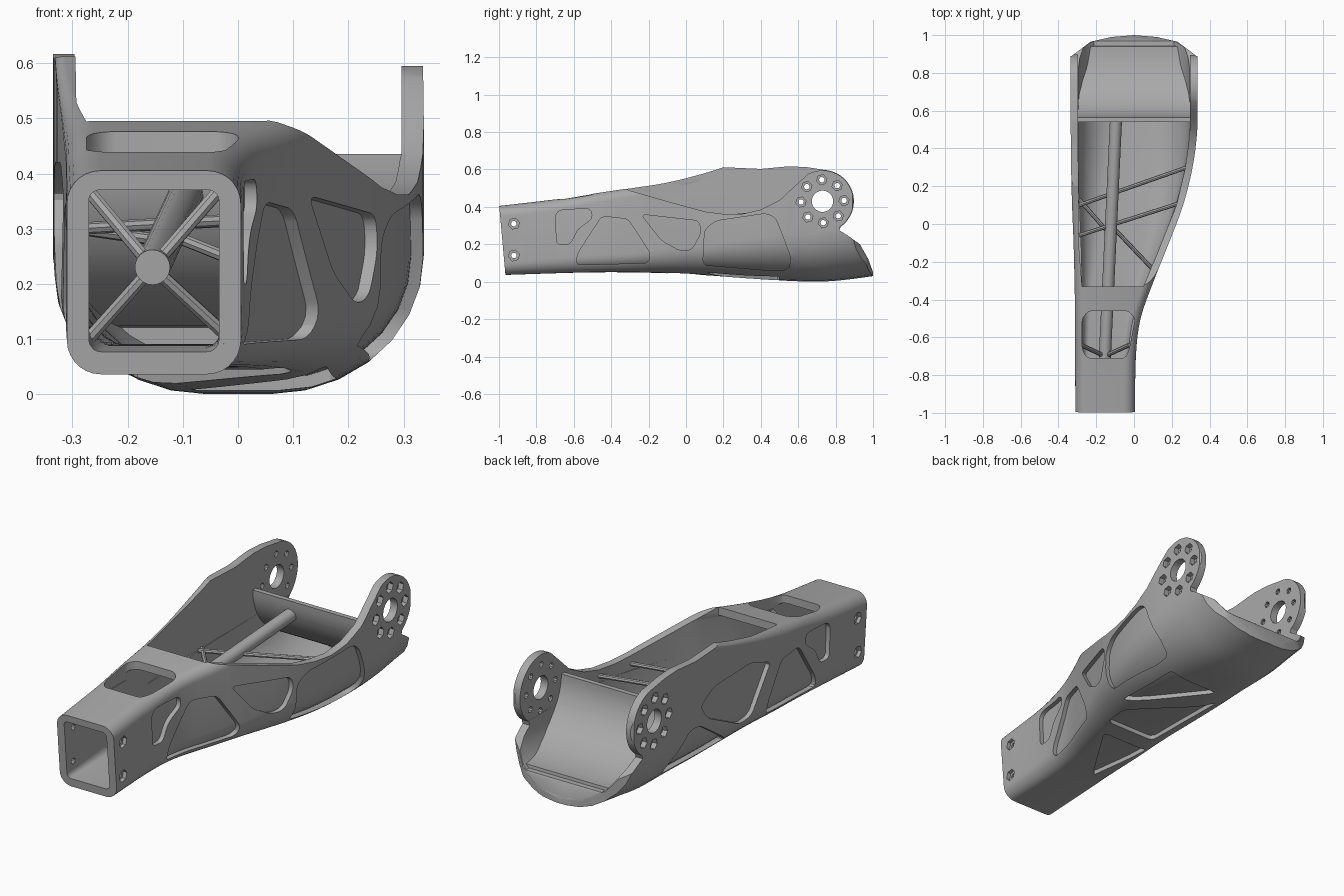
import bpy, bmesh, math
from mathutils import Vector

cube = bpy.data.objects.get("Cube")
if cube:
    bpy.data.objects.remove(cube, do_unlink=True)

grey = bpy.data.materials.new("machined grey")
grey.use_nodes = True
grey.diffuse_color = (0.4, 0.4, 0.4, 1)
grey.node_tree.nodes["Principled BSDF"].inputs["Base Color"].default_value = (0.4, 0.4, 0.4, 1)


def add_object(name, bm):
    bmesh.ops.recalc_face_normals(bm, faces=bm.faces)
    mesh = bpy.data.meshes.new(name)
    bm.to_mesh(mesh)
    bm.free()
    mesh.materials.append(grey)
    obj = bpy.data.objects.new(name, mesh)
    bpy.context.scene.collection.objects.link(obj)
    return obj


# Stations along the arm: y, left, right, bottom, top, top radius, belly radius x, belly radius z
STATIONS = [
    (-1, -.31, .005, .035, .405, .06, .06, .06),
    (-.7, -.312, .01, .045, .44, .06, .07, .08),
    (-.5, -.312, .035, .05, .47, .05, .08, .09),
    (-.3, -.315, .105, .05, .5, .05, .1, .1),
    (-.1, -.32, .185, .045, .53, .03, .14, .13),
    (.1, -.328, .26, .035, .58, .02, .18, .16),
    (.3, -.333, .31, .02, .64, .02, .22, .2),
    (.5, -.335, .335, .007, .66, .02, .26, .24),
    (.7, -.335, .335, 0, .66, .02, .28, .26),
    (.85, -.335, .335, .01, .66, .02, .3, .28),
    (1, -.335, .335, .03, .66, .02, .3, .28),
]


def smooth_stations(steps=4):
    """Catmull-Rom through the stations."""
    rows = [Vector(s) for s in STATIONS]
    rows = [2 * rows[0] - rows[1]] + rows + [2 * rows[-1] - rows[-2]]
    for a, b, c, d in zip(rows, rows[1:], rows[2:], rows[3:]):
        for i in range(steps):
            t = i / steps
            yield (2*b + (c - a)*t + (2*a - 5*b + 4*c - d)*t*t + (3*b - a - 3*c + d)*t**3) / 2
    yield rows[-2]


def loft(name, inset=0.0, extend=0.0):
    """Solid lofted through rounded sections, shrunk by the inset."""
    bm = bmesh.new()
    rows = list(smooth_stations())
    rings = []
    for k, (y, x0, x1, z0, z1, rt, bx, bz) in enumerate(rows):
        y += extend * ((k == len(rows) - 1) - (k == 0))
        x0, x1, z0, z1 = x0 + inset, x1 - inset, z0 + inset, z1 - inset
        rt, bx, bz = [max(r - inset, .012) for r in (rt, bx, bz)]
        ring = []
        for q, (cx, cz, rx, rz) in enumerate(((x1 - rt, z1 - rt, rt, rt), (x0 + rt, z1 - rt, rt, rt),
                                              (x0 + bx, z0 + bz, bx, bz), (x1 - bx, z0 + bz, bx, bz))):
            for i in range(8):
                a = (q + i / 7) * math.pi / 2
                ring.append(bm.verts.new((cx + rx * math.cos(a), y, cz + rz * math.sin(a))))
        rings.append(ring)
    for r, s in zip(rings, rings[1:]):
        for i in range(len(r)):
            j = (i + 1) % len(r)
            bm.faces.new((r[i], r[j], s[j], s[i]))
    bm.faces.new(rings[0])
    bm.faces.new(rings[-1])
    return add_object(name, bm)


def prisms(name, outlines, axis, lo, hi, rounding=0.0):
    """Outlines in (y, z) extruded along x, or in (x, y) extruded along z."""
    bm = bmesh.new()
    for outline in outlines:
        place = (lambda p, h: (h, *p)) if axis == "x" else (lambda p, h: (*p, h))
        low = [bm.verts.new(place(p, lo)) for p in outline]
        high = [bm.verts.new(place(p, hi)) for p in outline]
        bm.faces.new(low)
        bm.faces.new(high)
        n = len(low)
        for i in range(n):
            bm.faces.new((low[i], low[(i+1) % n], high[(i+1) % n], high[i]))
        if rounding:
            edges = [bm.edges.get((a, b)) for a, b in zip(low, high)]
            bmesh.ops.bevel(bm, geom=edges, offset=rounding, segments=3, profile=.5,
                            affect="EDGES", clamp_overlap=True)
    return add_object(name, bm)


def combine(obj, tools, operation="DIFFERENCE"):
    for tool in tools:
        mod = obj.modifiers.new("cut", "BOOLEAN")
        mod.object, mod.operation, mod.solver = tool, operation, "EXACT"
    mesh = bpy.data.meshes.new_from_object(obj.evaluated_get(bpy.context.evaluated_depsgraph_get()))
    obj.modifiers.clear()
    obj.data = mesh


def circle(y, z, r, n, start=0, end=360):
    count = n if end - start == 360 else n - 1
    return [(y + r * math.cos(math.radians(start + (end - start) * i / count)),
             z + r * math.sin(math.radians(start + (end - start) * i / count))) for i in range(n)]


def rod(name, a, b, r, sides=16):
    a, b = Vector(a), Vector(b)
    bm = bmesh.new()
    bmesh.ops.create_cone(bm, cap_ends=True, segments=sides, radius1=r, radius2=r, depth=(b - a).length)
    bm.transform((b - a).to_track_quat("Z", "Y").to_matrix().to_4x4())
    bmesh.ops.translate(bm, verts=bm.verts, vec=(a + b) / 2)
    return add_object(name, bm)


# Side trims: wall tops, round ears and the sloping rear lip
EAR = (.73, .43)
lip = [(.82, .275), (.86, .25), (.93, .2), (.975, .12), (1, .05), (1.2, .04), (1.2, .9)]
right_edge = [(-.4, .9), (-.4, .53), (-.3, .487), (-.1, .43), (.1, .375), (.2, .362), (.3, .362),
              (.4, .385), (.5, .435), (.58, .51)] + circle(*EAR, .165, 20, 118, -55) + lip
left_edge = [(.05, .9), (.2, .612), (.4, .603), (.55, .617), (.65, .612)] + circle(*EAR, .168, 18, 88, -55) + lip
rear = [(.5, .87), (.33, .89), (.29, .92), (.23, .965), (.12, .99), (0, 1)]
rear += [(-x, y) for x, y in rear[-2::-1]] + [(-.5, 1.2), (.5, 1.2)]
opening = [(-.275, -.33), (.05, -.33), (.145, -.1), (.225, .1), (.272, .3), (.296, .5),
           (.296, 1.2), (-.296, 1.2), (-.296, .5), (-.293, -.1)]
top_window = [(-.25, -.71), (-.045, -.71), (-.025, -.66), (.005, -.5), (-.03, -.46),
              (-.24, -.46), (-.275, -.5), (-.275, -.66)]
bolts = circle(*EAR, .115, 8, 2, 362)
tube_bolts = [(-.92, .31), (-.92, .14)]
outer_trims = [
    prisms("right_trim", [right_edge], "x", 0, .6),
    prisms("left_trim", [left_edge], "x", -.6, 0),
    prisms("rear_trim", [rear], "z", -.2, 1),
]
trims = outer_trims + [
    prisms("front_trim", [[(-1, .42), (-.964, .02), (-.96, -.2), (-1.3, -.2), (-1.3, .42)]], "x", -.6, .6),
    prisms("top_opening", [opening], "z", .3, 1),
    prisms("top_window", [top_window], "z", .385, 1, .02),
    prisms("axle_holes", [circle(*EAR, .057, 32)], "x", -.4, .4),
    prisms("bolt_holes", [circle(*p, .015, 10, 7, 367) for p in bolts + tube_bolts], "x", -.4, .4),
]
for lo, hi in ((.309, .4), (-.4, -.309)):
    trims.append(prisms("ear_sinks", [circle(*p, .028, 6, 13, 373) for p in bolts], "x", lo, hi))
for lo, hi in ((-.013, .1), (-.4, -.293)):
    trims.append(prisms("tube_sinks", [circle(*p, .03, 6, 13, 373) for p in tube_bolts], "x", lo, hi))

# Truss windows
small = [(-.7, .36), (-.67, .385), (-.51, .39), (-.5, .34), (-.58, .28), (-.62, .2), (-.69, .2)]
triangle = [(-.59, .09), (-.2, .1), (-.19, .15), (-.31, .335), (-.45, .35), (-.58, .15)]
wedge = [(-.24, .36), (.07, .325), (.08, .26), (.03, .17), (-.03, .165), (-.13, .22)]
large = [(.09, .09), (.1, .28), (.16, .325), (.43, .365), (.48, .34), (.56, .13), (.55, .065), (.45, .06)]
tall_wedge = [(-.22, .36), (-.05, .42), (.25, .42), (.36, .36), (.3, .28), (.02, .14), (-.06, .15)]
low_wedge = [(.1, .09), (.58, .09), (.6, .14), (.45, .27), (.37, .27)]
belly = [[(-.1, .5), (.18, .5), (.16, .1)], [(-.19, .4), (-.2, -.1), (.08, -.1), (.1, .05)],
         [(-.25, -.2), (.02, -.2), (-.2, -.55)]]
windows = [
    prisms("left_windows", [small, triangle, wedge, large], "x", -.1, .6, .025),
    prisms("right_windows", [small, triangle, tall_wedge, low_wedge], "x", -.6, -.18, .025),
    prisms("belly_windows", belly, "z", -.2, .1, .025),
]

# Outer truss frame and the thin liner closing its windows
frame = loft("truss_frame")
combine(frame, [loft("frame_core", .03, .1)] + trims + windows)
liner = loft("inner_liner", .022)
combine(liner, [loft("liner_core", .04, .1)] + trims)

# Curved bulkhead between the ears, running into the solid rear lip
arc = [(math.cos(math.pi / 2 * i / 20), math.sin(math.pi / 2 * i / 20)) for i in range(21)]
sheet = [(.915 - .35 * c, .435 - .29 * s) for c, s in arc]
sheet += [(.94, .145), (.942, .13), (1.1, .13), (1.1, -.1), (.9, -.1)]
sheet += [(.915 - .375 * c, .435 - .315 * s) for c, s in reversed(arc[:-1])]
bulkhead = prisms("curved_bulkhead", [sheet], "x", -.33, .33)
combine(bulkhead, [loft("bulkhead_limit", .015)], "INTERSECT")
combine(bulkhead, outer_trims)

# Remove cutters
keep = {frame, liner, bulkhead}
for obj in list(bpy.context.scene.objects):
    if obj not in keep and obj.type == "MESH" and grey.name in obj.data.materials:
        bpy.data.objects.remove(obj, do_unlink=True)

# Internal rod and braces
hub = (-.155, -.7, .23)
parts = [frame, liner, bulkhead, rod("cable_rod", (-.155, -.72, .23), (-.095, .56, .36), .032, 24)]
for x, z in ((-.28, .38), (-.025, .38), (-.28, .09), (-.025, .11)):
    parts.append(rod("hub_brace", hub, (x, -.64, z), .012, 8))
for a, b in (((-.29, .1, .3), (.28, .3, .33)), ((-.29, -.06, .3), (.24, .11, .33)),
             ((-.29, .13, .3), (-.15, -.03, .28)), ((-.1, -.03, .28), (.1, -.24, .2))):
    parts.append(rod("cross_brace", a, b, .011, 8))

bpy.ops.object.select_all(action="DESELECT")
for part in parts:
    part.select_set(True)
bpy.context.view_layer.objects.active = frame
bpy.ops.object.shade_smooth_by_angle(angle=math.radians(30))
